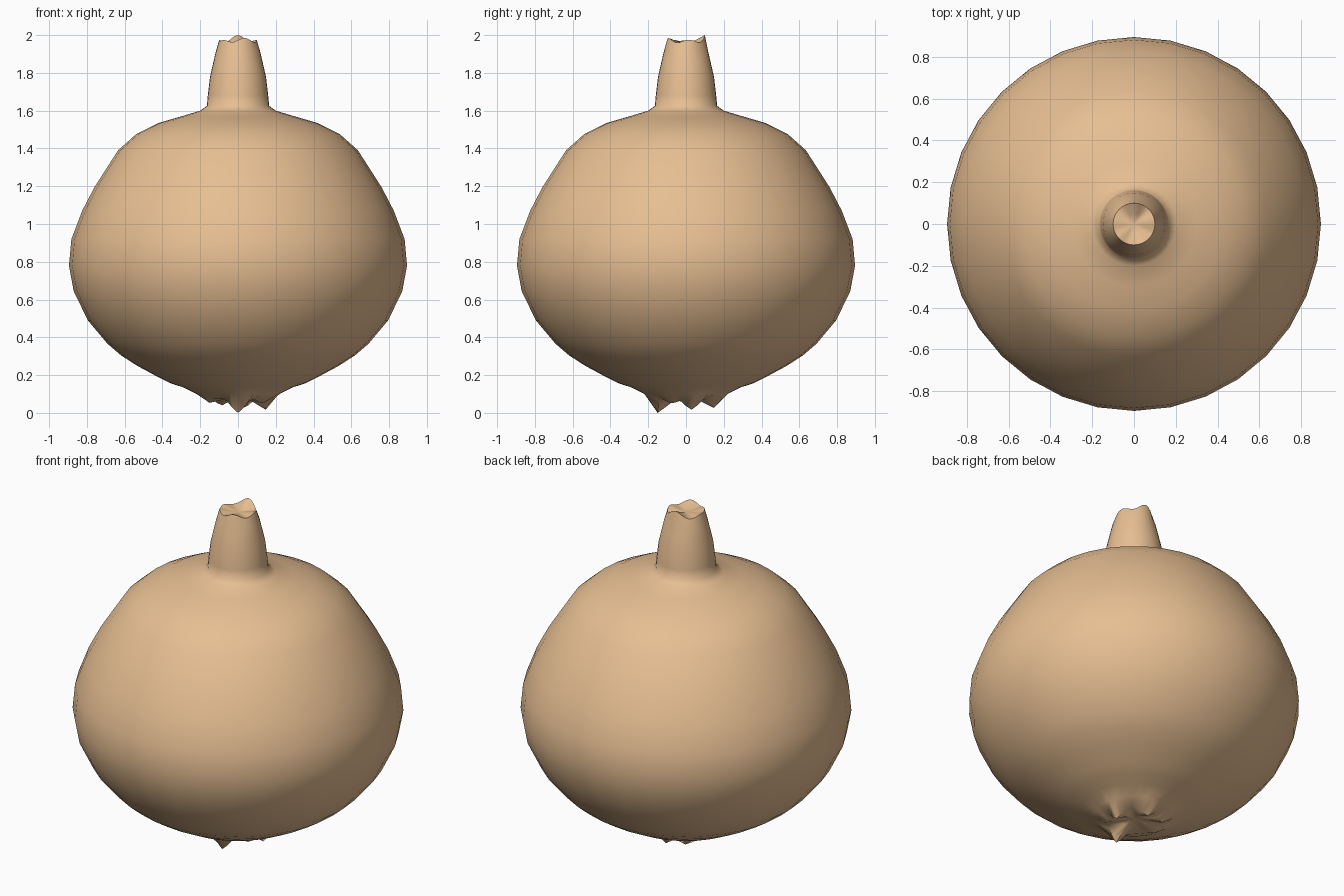
import bpy, bmesh
from math import cos, sin, pi, radians, exp

if "Cube" in bpy.data.objects:
    bpy.data.objects.remove(bpy.data.objects["Cube"])

SEG = 32
# radius, height from the root end up to the cut neck
PROFILE = [(0.22, 0.1), (0.29, 0.135), (0.36, 0.158), (0.42, 0.188), (0.535, 0.25),
           (0.62, 0.305), (0.69, 0.365), (0.795, 0.49), (0.87, 0.645), (0.895, 0.78),
           (0.882, 0.92), (0.825, 1.07), (0.76, 1.195), (0.635, 1.39), (0.54, 1.475),
           (0.42, 1.535), (0.30, 1.57), (0.20, 1.6), (0.165, 1.625), (0.16, 1.68),
           (0.148, 1.78), (0.132, 1.85), (0.118, 1.91)]


def bumps(a, tips, width):
    """Strongest of several bumps (degrees, height) around the axis."""
    best = 0.0
    for deg, h in tips:
        d = (a - radians(deg) + pi) % (2 * pi) - pi
        best = max(best, h * exp(-(d / width) ** 2))
    return best


# jagged tips of the root end and of the cut neck
ROOT = [(-90, 0.075), (11, 0.058), (78, 0.048), (125, 0.035), (180, 0.022), (-30, 0.025)]
NECK = [(90, 0.045), (-70, 0.03), (-140, 0.02), (180, 0.018), (10, 0.02)]

bm = bmesh.new()


def ring(radius, height):
    return [bm.verts.new((radius * cos(a), radius * sin(a), height(a)))
            for a in (2 * pi * i / SEG for i in range(SEG))]


rings = [ring(0.07, lambda a: 0.078 - bumps(a, ROOT, 0.3) * 0.25),
         ring(0.15, lambda a: 0.075 - bumps(a, ROOT, 0.3))]
rings += [ring(r, lambda a, z=z: z) for r, z in PROFILE]
rings += [ring(0.1, lambda a: 1.955 + bumps(a, NECK, 0.5)),
          ring(0.05, lambda a: 1.955 + bumps(a, NECK, 0.5) * 0.4)]

# skin and end caps
for lo, hi in zip(rings, rings[1:]):
    for i in range(SEG):
        j = (i + 1) % SEG
        bm.faces.new((lo[i], lo[j], hi[j], hi[i]))
for end, z, flip in ((rings[0], 0.08, True), (rings[-1], 1.955, False)):
    c = bm.verts.new((0, 0, z))
    for i in range(SEG):
        a, b = end[i], end[(i + 1) % SEG]
        bm.faces.new((b, a, c) if flip else (a, b, c))

mesh = bpy.data.meshes.new("onion_bulb")
bm.to_mesh(mesh)
bm.free()
onion = bpy.data.objects.new("onion_bulb", mesh)
bpy.context.collection.objects.link(onion)

# tan skin
mat = bpy.data.materials.new("onion_skin")
mat.diffuse_color = (0.80, 0.52, 0.29, 1)
mat.use_nodes = True
mat.node_tree.nodes["Principled BSDF"].inputs["Base Color"].default_value = mat.diffuse_color
mesh.materials.append(mat)

bpy.context.view_layer.objects.active = onion
onion.select_set(True)
bpy.ops.object.shade_smooth_by_angle(angle=radians(50))
